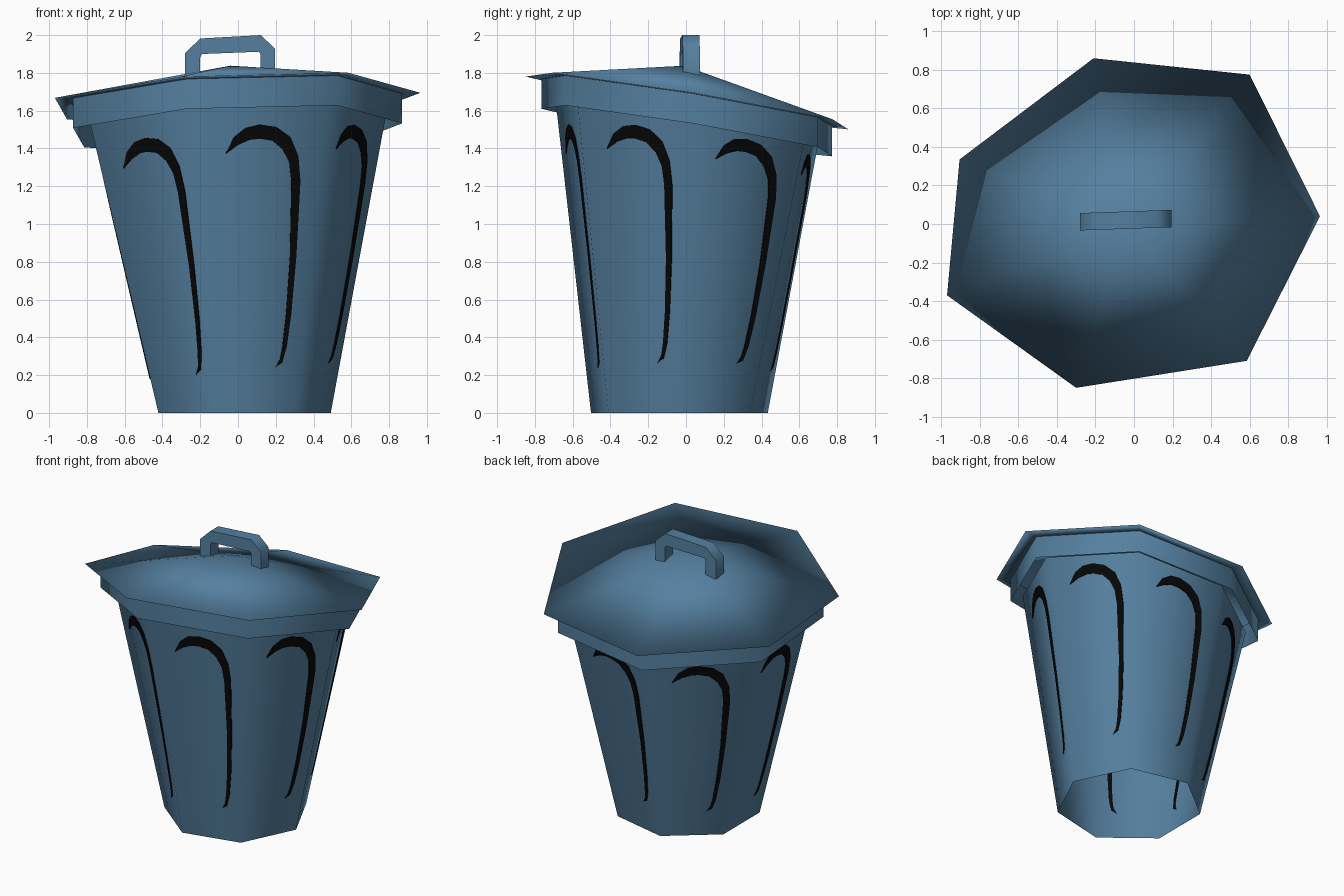
import bpy, bmesh, math
from mathutils import Vector

if "Cube" in bpy.data.objects:
    bpy.data.objects.remove(bpy.data.objects["Cube"])

N = 7


def material(name, rgb):
    m = bpy.data.materials.new(name)
    m.diffuse_color = (*rgb, 1)
    m.use_nodes = True
    m.node_tree.nodes["Principled BSDF"].inputs["Base Color"].default_value = m.diffuse_color
    return m


BLUE = material("steel_blue", (0.09, 0.215, 0.35))
BLACK = material("black", (0.002, 0.002, 0.002))


def make(name, verts, faces, mat, smooth=True, recalc=True):
    me = bpy.data.meshes.new(name)
    me.from_pydata([tuple(v) for v in verts], [], faces)
    if recalc:
        bm = bmesh.new()
        bm.from_mesh(me)
        bmesh.ops.recalc_face_normals(bm, faces=bm.faces)
        bm.to_mesh(me)
        bm.free()
    me.materials.append(mat)
    for p in me.polygons:
        p.use_smooth = smooth
    ob = bpy.data.objects.new(name, me)
    bpy.context.collection.objects.link(ob)
    return ob


# Tilted seven-sided outline shared by lid, rim band and body top
OUTLINE = [(0.965, 0.04), (0.60, 0.775), (-0.21, 0.86), (-0.905, 0.335),
           (-0.97, -0.37), (-0.30, -0.85), (0.585, -0.71)]


def tilted_ring(scale, drop):
    return [Vector((x * scale, y * scale,
                    1.654 + 0.049 * x * scale - 0.166 * y * scale - drop))
            for x, y in OUTLINE]


def bridge(rings):
    """Quads between consecutive closed rings of N vertices."""
    return [(r * N + i, r * N + (i + 1) % N,
             (r + 1) * N + (i + 1) % N, (r + 1) * N + i)
            for r in range(rings - 1) for i in range(N)]


# Body: open-bottomed loft from a regular ring to the tilted ring
bottom = [Vector((0.011 + 0.48 * math.cos(2 * math.pi * i / N),
                  -0.035 + 0.48 * math.sin(2 * math.pi * i / N), 0))
          for i in range(N)]
top = tilted_ring(0.81, 0.12)
LEVELS = 24
verts = [bottom[i].lerp(top[i], k / LEVELS)
         for k in range(LEVELS + 1) for i in range(N)]
make("can_body", verts, bridge(LEVELS + 1), BLUE)

# Rim band under the lid
make("lid_band", tilted_ring(0.9, 0.158) + tilted_ring(0.9, -0.01),
     bridge(2), BLUE)

# Lid: shallow cone with an underside lip
lid = tilted_ring(1.0, 0) + tilted_ring(0.9, 0.0) + [Vector((-0.04, -0.01, 1.838))]
faces = bridge(2) + [((i + 1) % N, i, 2 * N) for i in range(N)]
make("lid", lid, faces, BLUE)

# Handle: bent bar profile given depth
outer = [(-0.28, 1.77), (-0.28, 1.905), (-0.20, 1.982), (0.12, 2.0),
         (0.195, 1.93), (0.195, 1.79)]
inner = [(-0.20, 1.77), (-0.20, 1.88), (-0.19, 1.9), (0.11, 1.912),
         (0.12, 1.90), (0.12, 1.79)]
n = len(outer)
verts = []
for side in (-1, 1):
    for x, z in outer + inner:
        verts.append((x, 0.02 + 0.035 * (x + 0.04) + side * 0.045, z))
faces = []
for i in range(n - 1):
    a, b, c, d = i, i + 1, n + i + 1, n + i
    m = 2 * n
    faces += [(a, b, c, d), (a + m, d + m, c + m, b + m),
              (a, a + m, b + m, b), (d, c, c + m, d + m)]
faces += [(0, n, 3 * n, 2 * n), (n - 1, 3 * n - 1, 4 * n - 1, 2 * n - 1)]
handle = make("lid_handle", verts, faces, BLUE)
bpy.context.view_layer.objects.active = handle
handle.select_set(True)
bpy.ops.object.shade_smooth_by_angle(angle=math.radians(60))

# Black hooked strokes, one per panel, as matching outer / inner (u, v) edges
HOOK_OUT = [(0.235, 0.895), (0.30, 0.955), (0.39, 0.99), (0.50, 1.0),
            (0.63, 0.985), (0.74, 0.94), (0.81, 0.86), (0.84, 0.755),
            (0.85, 0.445), (0.84, 0.215), (0.815, 0.08), (0.775, 0.015),
            (0.70, 0.0)]
HOOK_IN = [(0.235, 0.89), (0.33, 0.922), (0.42, 0.94), (0.50, 0.942),
           (0.60, 0.93), (0.685, 0.89), (0.74, 0.835), (0.765, 0.755),
           (0.79, 0.445), (0.785, 0.215), (0.765, 0.08), (0.745, 0.03),
           (0.70, -0.003)]


def panel_point(i, u, v, off):
    j = (i + 1) % N
    b, t = bottom[i].lerp(bottom[j], u), top[i].lerp(top[j], u)
    low = 0.225 + 0.1 * b.x
    high = 1.438 + 0.085 * t.x - 0.125 * t.y
    w = (low + v * (high - low)) / t.z
    across = bottom[j].lerp(top[j], w) - bottom[i].lerp(top[i], w)
    normal = across.cross(t - b).normalized()
    return b.lerp(t, w) + normal * off


k = len(HOOK_OUT)
for i in range(N):
    verts = [panel_point(i, u, v, off) for off in (0.005, -0.004)
             for u, v in HOOK_OUT + HOOK_IN]
    faces = []
    for s in range(k - 1):
        a, b, c, d, m = s, s + 1, k + s + 1, k + s, 2 * k
        faces += [(a, d, c, b), (a + m, b + m, c + m, d + m),
                  (a, b, b + m, a + m), (d, d + m, c + m, c)]
    faces += [(0, 2 * k, 3 * k, k), (k - 1, 2 * k - 1, 4 * k - 1, 3 * k - 1)]
    make("painted_hook_%d" % (i + 1), verts, faces, BLACK, smooth=False)
